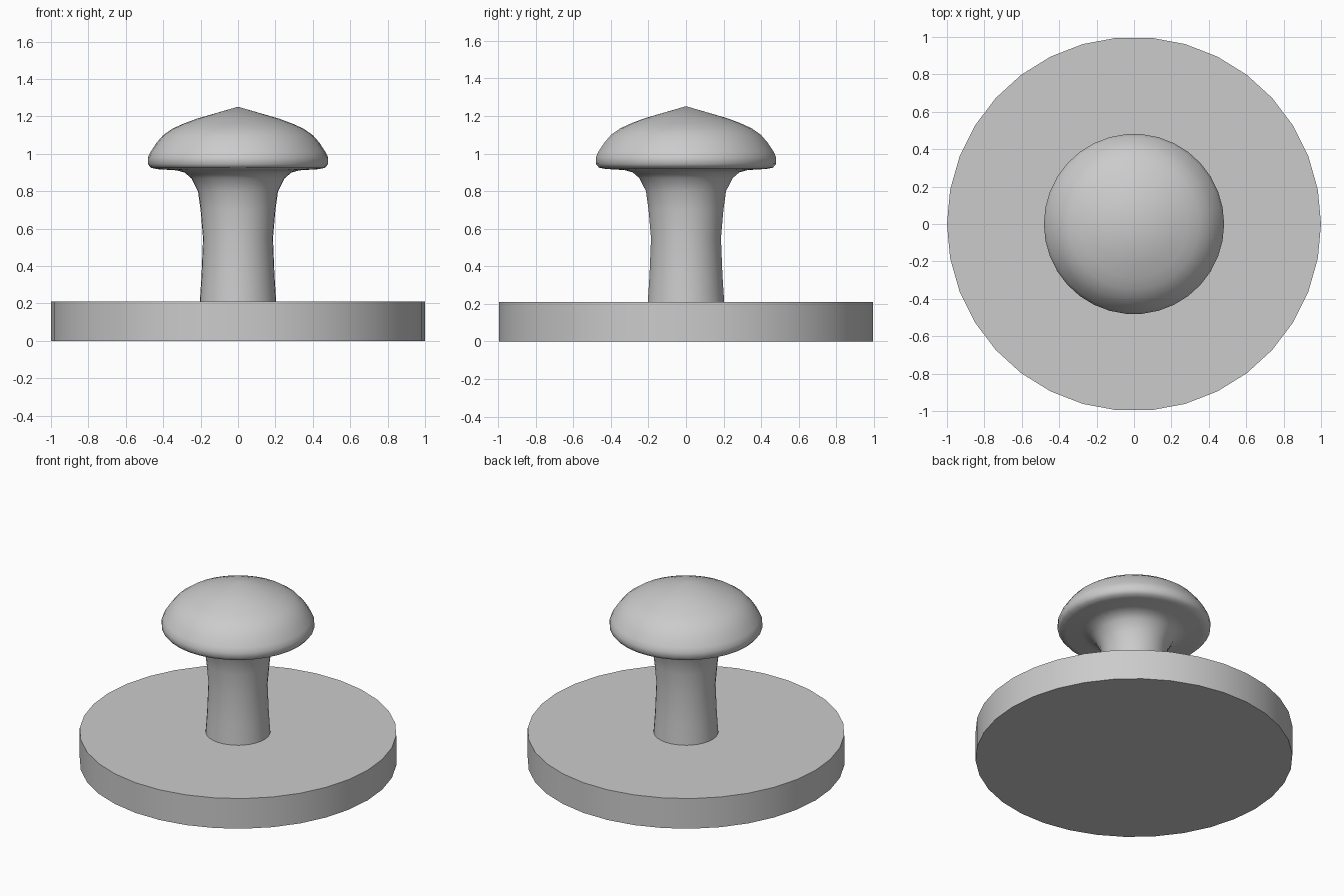
import bpy
import bmesh
import math

cube = bpy.data.objects.get("Cube")
if cube:
    bpy.data.objects.remove(cube, do_unlink=True)

grey = bpy.data.materials.new("plain grey")
grey.use_nodes = True
colour = (0.6, 0.6, 0.6, 1)
grey.diffuse_color = colour
grey.node_tree.nodes["Principled BSDF"].inputs["Base Color"].default_value = colour


def lathe(name, profile, sides, smooth_angle):
    """Revolve (radius, height) points about z, closing the ends."""
    bm = bmesh.new()
    rings = []
    for r, z in profile:
        count = sides if r > 0 else 1
        rings.append([bm.verts.new((r * math.cos(math.tau * i / sides),
                                    r * math.sin(math.tau * i / sides), z))
                      for i in range(count)])
    for low, high in zip(rings, rings[1:]):
        for i in range(sides):
            j = (i + 1) % sides
            if len(high) == 1:
                bm.faces.new((low[i], low[j], high[0]))
            else:
                bm.faces.new((low[i], low[j], high[j], high[i]))
    bm.faces.new(rings[0][::-1])
    if len(rings[-1]) > 1:
        bm.faces.new(rings[-1])
    mesh = bpy.data.meshes.new(name)
    bm.to_mesh(mesh)
    bm.free()
    mesh.materials.append(grey)
    obj = bpy.data.objects.new(name, mesh)
    bpy.context.collection.objects.link(obj)
    bpy.ops.object.select_all(action="DESELECT")
    obj.select_set(True)
    bpy.context.view_layer.objects.active = obj
    bpy.ops.object.shade_smooth_by_angle(angle=math.radians(smooth_angle))
    return obj


# Round base plate
lathe("base_plate", [(1, 0), (1, 0.21)], 34, 40)

# Waisted stem flowing into the domed, pointed cap
knob_profile = [
    (0.205, 0.2), (0.195, 0.35), (0.187, 0.55), (0.2, 0.7), (0.214, 0.8),
    (0.25, 0.87), (0.285, 0.9), (0.33, 0.912), (0.43, 0.918), (0.465, 0.925),
    (0.482, 0.945), (0.482, 0.98), (0.468, 1.01), (0.435, 1.06),
    (0.4, 1.1), (0.35, 1.135), (0.29, 1.162), (0.22, 1.188), (0, 1.252),
]
lathe("knob", knob_profile, 34, 60)
